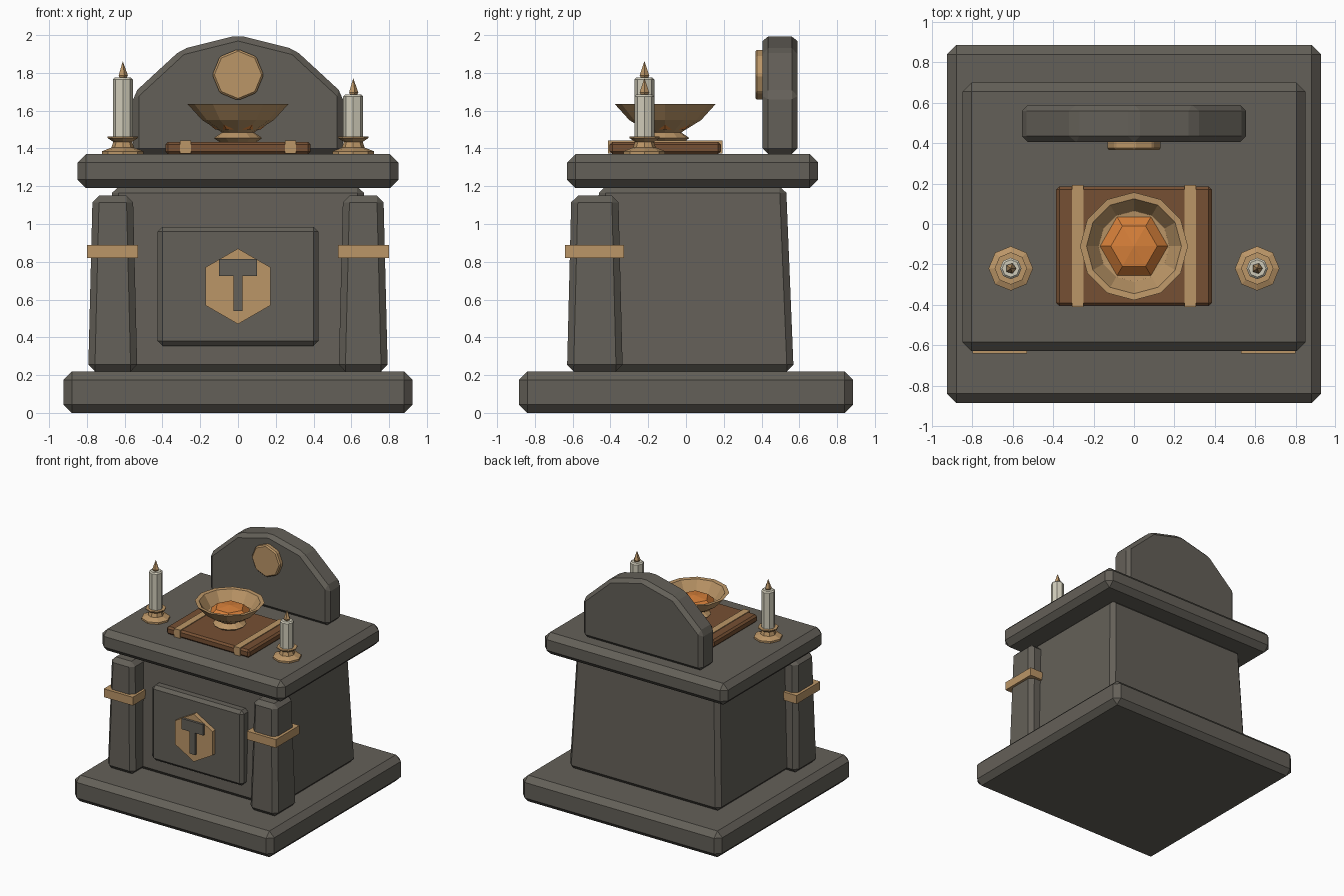
import bpy
import bmesh
from math import cos, sin, pi
from mathutils import Matrix

if "Cube" in bpy.data.objects:
    bpy.data.objects.remove(bpy.data.objects["Cube"])


def material(name, rgb):
    m = bpy.data.materials.new(name)
    m.use_nodes = True
    m.diffuse_color = (*rgb, 1)
    m.node_tree.nodes["Principled BSDF"].inputs["Base Color"].default_value = (*rgb, 1)
    return m


STONE = material("grey stone", (0.127, 0.117, 0.098))
BRASS = material("pale brass", (0.50, 0.305, 0.136))
WOOD = material("brown wood", (0.18, 0.08, 0.033))
WAX = material("candle wax", (0.63, 0.60, 0.485))
EMBER = material("orange ember", (0.68, 0.216, 0.042))


def finish(name, bm, mat, bevel=0.0):
    bmesh.ops.recalc_face_normals(bm, faces=bm.faces)
    mesh = bpy.data.meshes.new(name)
    bm.to_mesh(mesh)
    bm.free()
    mesh.materials.append(mat)
    obj = bpy.data.objects.new(name, mesh)
    bpy.context.collection.objects.link(obj)
    if bevel:
        mod = obj.modifiers.new("Chamfer", "BEVEL")
        mod.width = bevel
        mod.segments = 1
        mod.limit_method = "ANGLE"
        mod.angle_limit = 0.2
    return obj


def block(name, mat, x, y, z, bevel=0.0, taper=0.0):
    """Box from (min, max) ranges; taper pulls the top in on every side."""
    bm = bmesh.new()
    bmesh.ops.create_cube(bm, size=1)
    for v in bm.verts:
        sx, sy = (1 if c > 0 else -1 for c in v.co.xy)
        top = v.co.z > 0
        v.co = (x[sx > 0] - sx * taper * top, y[sy > 0] - sy * taper * top, z[top])
    return finish(name, bm, mat, bevel)


def plate(name, mat, outline, y, bevel=0.0):
    """Outline in x, z pushed through a y range."""
    bm = bmesh.new()
    face = bm.faces.new([bm.verts.new((px, y[0], pz)) for px, pz in outline])
    out = bmesh.ops.extrude_face_region(bm, geom=[face])
    moved = [g for g in out["geom"] if isinstance(g, bmesh.types.BMVert)]
    bmesh.ops.translate(bm, verts=moved, vec=(0, y[1] - y[0], 0))
    return finish(name, bm, mat, bevel)


def lathe(name, mat, profile, sides, centre):
    """Faceted turned part from (radius, z) points; zero radius makes a tip."""
    bm = bmesh.new()
    rings = []
    for r, z in profile:
        n = sides if r else 1
        rings.append([bm.verts.new((r * cos(2 * pi * i / sides), r * sin(2 * pi * i / sides), z))
                      for i in range(n)])
    for a, b in zip(rings, rings[1:]):
        for i in range(sides):
            j = (i + 1) % sides
            quad = [a[i % len(a)], a[j % len(a)], b[j % len(b)], b[i % len(b)]]
            bm.faces.new(list(dict.fromkeys(quad)))
    for ring in (rings[0], rings[-1]):
        if len(ring) > 1:
            bm.faces.new(ring)
    bm.transform(Matrix.Translation((*centre, 0)))
    return finish(name, bm, mat)


def polygon(radius, z, sides):
    return [(radius * sin(2 * pi * i / sides), z + radius * cos(2 * pi * i / sides))
            for i in range(sides)]


# Main stonework
block("base_slab", STONE, (-0.925, 0.925), (-0.885, 0.885), (0, 0.22), 0.045)
block("altar_body", STONE, (-0.705, 0.705), (-0.50, 0.57), (0.22, 1.2), 0.035, 0.04)
block("altar_top", STONE, (-0.85, 0.85), (-0.63, 0.70), (1.19, 1.37), 0.045)

# Corner pillars with brass bands
for side, s in (("left", 1), ("right", -1)):
    def span(a, b):
        return tuple(sorted((s * a, s * b)))
    block(side + "_pillar", STONE, span(0.533, 0.793), (-0.63, -0.335), (0.22, 1.15), 0.035, 0.023)
    block(side + "_pillar_band", BRASS, span(0.53, 0.80), (-0.64, -0.327), (0.82, 0.89))

# Front panel with hexagon and hammer emblem
block("front_panel", STONE, (-0.425, 0.425), (-0.55, -0.45), (0.355, 0.985), 0.025)
plate("hexagon_plaque", BRASS, polygon(0.2, 0.67, 6), (-0.587, -0.54))
hammer = [(-0.1, 0.815), (0.1, 0.815), (0.1, 0.725), (0.025, 0.725),
          (0.025, 0.54), (-0.025, 0.54), (-0.025, 0.725), (-0.1, 0.725)]
plate("hammer_emblem", STONE, hammer, (-0.607, -0.58))

# Arched back stone with medallion
half = [(0.555, 1.37), (0.555, 1.69), (0.3, 1.925)]
arch = half + [(0, 2.0)] + [(-x, z) for x, z in reversed(half)]
plate("back_stone", STONE, arch, (0.405, 0.59), 0.03)
plate("medallion", BRASS, polygon(0.136, 1.79, 8), (0.367, 0.42), 0.01)

# Wooden board with straps
block("wooden_board", WOOD, (-0.385, 0.385), (-0.405, 0.185), (1.37, 1.435), 0.015)
for side, s in (("left", 1), ("right", -1)):
    block(side + "_strap", BRASS, (s * 0.278 - 0.028, s * 0.278 + 0.028),
          (-0.412, 0.192), (1.372, 1.441))

# Offering bowl and ember
centre = (0, -0.11)
lathe("bowl", BRASS, [(0.10, 1.435), (0.128, 1.455), (0.085, 1.485), (0.19, 1.55),
                      (0.267, 1.635), (0.235, 1.632), (0.175, 1.54), (0, 1.52)], 12, centre)
lathe("ember", EMBER, [(0.12, 1.50), (0.168, 1.54), (0.115, 1.59), (0, 1.605)], 6, centre)

# Candles, the right one taller
for side, x, top in (("left", 0.61, 1.685), ("right", -0.61, 1.775)):
    spot = (x, -0.22)
    lathe(side + "_candle_holder", BRASS, [(0.11, 1.37), (0.11, 1.385), (0.06, 1.405),
                                           (0.05, 1.435), (0.08, 1.455), (0.08, 1.462)], 8, spot)
    lathe(side + "_candle", WAX, [(0.053, 1.46), (0.053, top - 0.01), (0.043, top)], 8, spot)
    lathe(side + "_flame", BRASS, [(0.02, top - 0.002), (0.027, top + 0.012), (0, top + 0.087)],
          5, spot)
